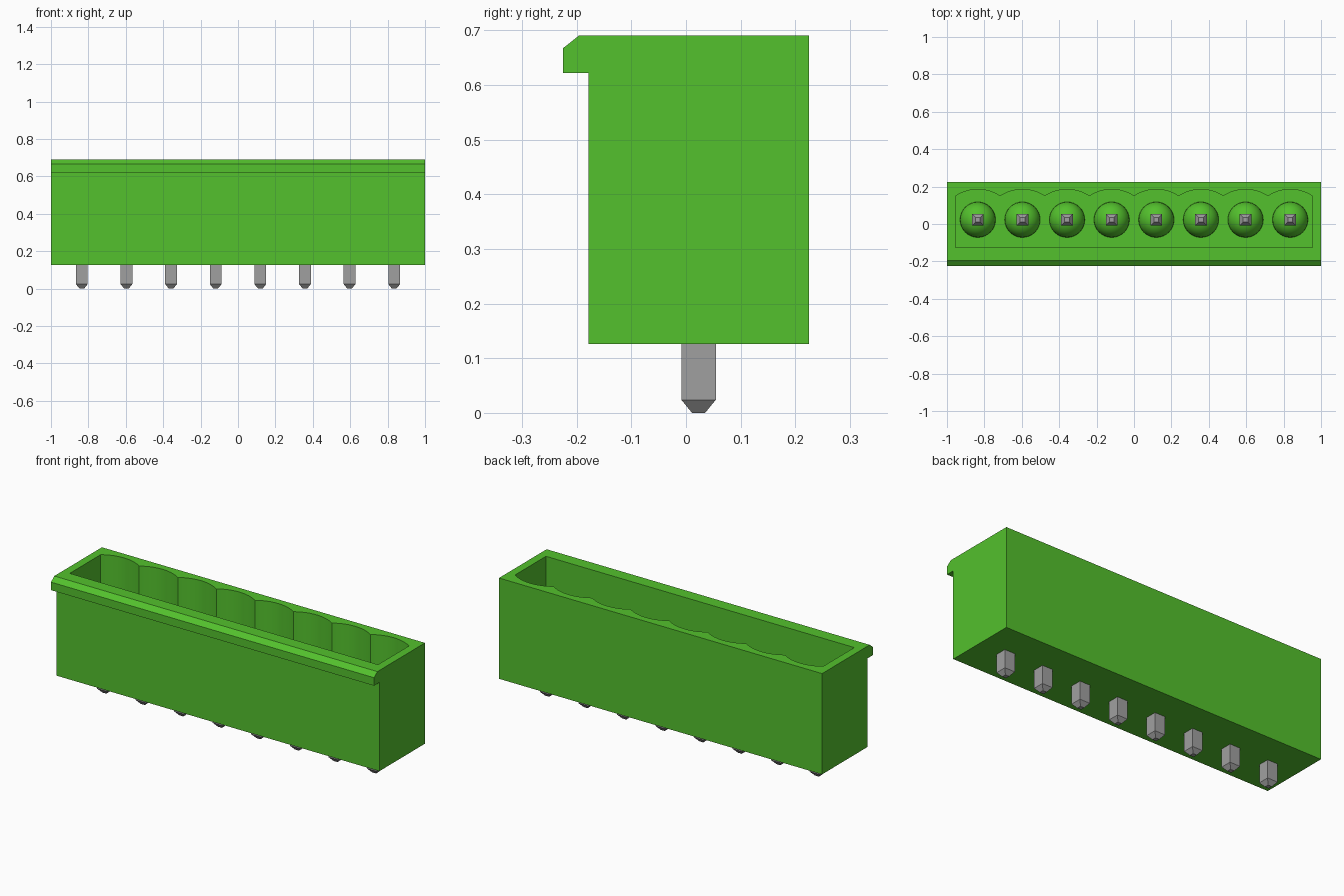
import bpy, bmesh, math
from mathutils import Vector

cube = bpy.data.objects.get("Cube")
if cube:
    bpy.data.objects.remove(cube, do_unlink=True)

COUNT, PITCH = 8, 0.2386
PIN_Y = 0.023
BOTTOM, TOP, FLOOR = 0.126, 0.69, 0.29
PIN_TOP = 0.596
DOME_R = 0.095
pin_xs = [(i - (COUNT - 1) / 2) * PITCH for i in range(COUNT)]


def material(name, rgb):
    m = bpy.data.materials.new(name)
    m.use_nodes = True
    m.diffuse_color = (*rgb, 1)
    m.node_tree.nodes["Principled BSDF"].inputs["Base Color"].default_value = (*rgb, 1)
    return m


green = material("green plastic", (0.087, 0.533, 0.026))
grey = material("grey metal", (0.352, 0.352, 0.352))


def finish(name, bm, mat):
    bmesh.ops.recalc_face_normals(bm, faces=bm.faces[:])
    me = bpy.data.meshes.new(name)
    bm.to_mesh(me)
    bm.free()
    me.materials.append(mat)
    ob = bpy.data.objects.new(name, me)
    bpy.context.collection.objects.link(ob)
    return ob


def prism(name, points, direction, mat):
    """Extrude a closed outline along a direction."""
    bm = bmesh.new()
    face = bm.faces.new([bm.verts.new(p) for p in points])
    ext = bmesh.ops.extrude_face_region(bm, geom=[face])
    moved = [g for g in ext["geom"] if isinstance(g, bmesh.types.BMVert)]
    bmesh.ops.translate(bm, verts=moved, vec=Vector(direction))
    return finish(name, bm, mat)


def select_only(ob):
    bpy.ops.object.select_all(action="DESELECT")
    ob.select_set(True)
    bpy.context.view_layer.objects.active = ob


def smooth(ob, angle):
    select_only(ob)
    bpy.ops.object.shade_smooth_by_angle(angle=math.radians(angle))


# Housing: side profile with the chamfered front lip
side = [(-0.178, BOTTOM), (0.225, BOTTOM), (0.225, TOP), (-0.196, TOP),
        (-0.225, 0.667), (-0.225, 0.622), (-0.178, 0.622)]
housing = prism("housing", [(-1, y, z) for y, z in side], (2, 0, 0), green)

# Cavity outline: straight front wall, one shallow arc per pin along the back
half, rise, valley = PITCH / 2, 0.036, 0.149
radius = (half ** 2 + rise ** 2) / (2 * rise)
sweep = math.asin(half / radius)
STEPS = 12
outline = [(-COUNT * half, -0.125), (-COUNT * half, valley)]
for x in pin_xs:
    for s in range(1, STEPS + 1):
        a = sweep * (2 * s / STEPS - 1)
        outline.append((x + radius * math.sin(a),
                        valley + rise - radius + radius * math.cos(a)))
outline.append((COUNT * half, -0.125))
cutter = prism("cavity_cutter", [(x, y, FLOOR) for x, y in outline], (0, 0, 1), green)
cutter.hide_render = True

cut = housing.modifiers.new("cavity", "BOOLEAN")
cut.object = cutter
cut.operation = "DIFFERENCE"
cut.solver = "EXACT"
select_only(housing)
bpy.ops.object.modifier_apply(modifier=cut.name)
bpy.data.objects.remove(cutter, do_unlink=True)
smooth(housing, 20)

# Rounded collars on the cavity floor around each pin
bm = bmesh.new()
bmesh.ops.create_uvsphere(bm, u_segments=32, v_segments=16, radius=DOME_R)
bmesh.ops.bisect_plane(bm, geom=bm.verts[:] + bm.edges[:] + bm.faces[:], dist=1e-5,
                       plane_co=(0, 0, 0), plane_no=(0, 0, -1), clear_outer=True)
dome = finish("pin_collar", bm, green)
smooth(dome, 40)

# Square pin with tapered ends, built by stacking square rings
bm = bmesh.new()
rings = []
for w, z in [(0.012, 0), (0.0315, 0.024), (0.0315, PIN_TOP - 0.024), (0.0125, PIN_TOP)]:
    rings.append([bm.verts.new((sx * w, sy * w, z))
                  for sx, sy in [(-1, -1), (1, -1), (1, 1), (-1, 1)]])
for lo, hi in zip(rings, rings[1:]):
    for i in range(4):
        j = (i + 1) % 4
        bm.faces.new((lo[i], lo[j], hi[j], hi[i]))
bm.faces.new(rings[0])
bm.faces.new(rings[-1])
pin = finish("pin", bm, grey)

# Repeat collars and pins along the row
for src, z in [(dome, FLOOR), (pin, 0)]:
    for i, x in enumerate(pin_xs):
        ob = src
        if i:
            ob = src.copy()
            bpy.context.collection.objects.link(ob)
        ob.name = f"{src.name.split('_row')[0]}_row_{i + 1}"
        ob.location = (x, PIN_Y, z)
